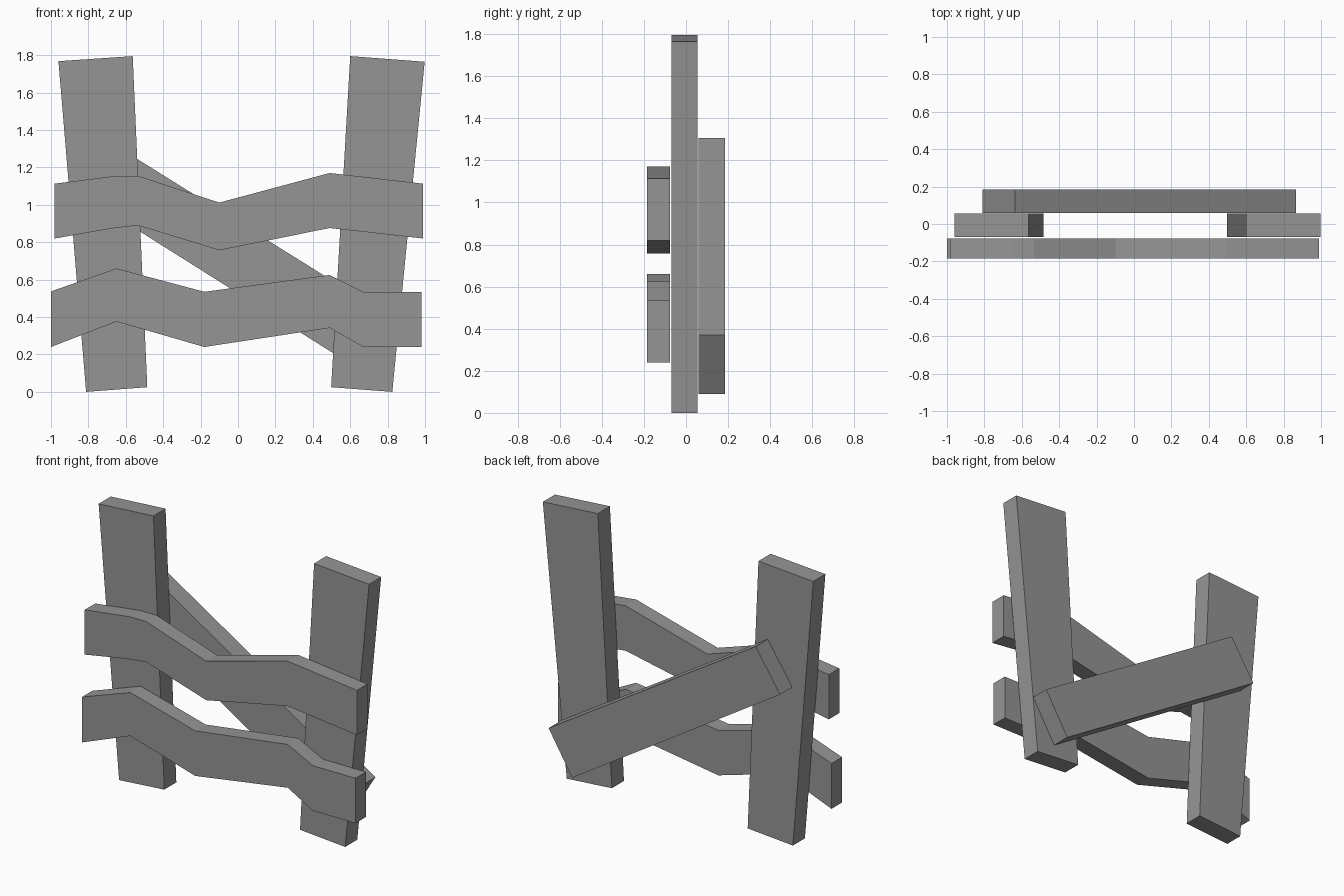
import bpy
import bmesh

cube = bpy.data.objects.get("Cube")
if cube:
    bpy.data.objects.remove(cube, do_unlink=True)

# One plain grey for all the boards
grey = bpy.data.materials.new("weathered_grey")
grey.use_nodes = True
colour = (0.30, 0.30, 0.30, 1.0)
grey.diffuse_color = colour
bsdf = next(n for n in grey.node_tree.nodes if n.type == 'BSDF_PRINCIPLED')
bsdf.inputs["Base Color"].default_value = colour
bsdf.inputs["Roughness"].default_value = 0.8


def board(name, top, bottom, y_front, y_back):
    """Board between two matching (x, z) outlines, given thickness along y."""
    bm = bmesh.new()
    upper = [bm.verts.new((x, y_front, z)) for x, z in top]
    lower = [bm.verts.new((x, y_front, z)) for x, z in bottom]
    faces = [bm.faces.new((lower[i], lower[i + 1], upper[i + 1], upper[i]))
             for i in range(len(top) - 1)]
    result = bmesh.ops.extrude_face_region(bm, geom=faces, use_keep_orig=True)
    moved = [g for g in result["geom"] if isinstance(g, bmesh.types.BMVert)]
    bmesh.ops.translate(bm, verts=moved, vec=(0, y_back - y_front, 0))
    bmesh.ops.recalc_face_normals(bm, faces=bm.faces)
    mesh = bpy.data.meshes.new(name)
    bm.to_mesh(mesh)
    bm.free()
    mesh.materials.append(grey)
    obj = bpy.data.objects.new(name, mesh)
    bpy.context.collection.objects.link(obj)
    return obj


# Leaning posts, wider at the top
board("right_post", [(-0.96, 1.768), (-0.563, 1.795)],
      [(-0.812, 0.0), (-0.485, 0.025)], -0.07, 0.055)
board("left_post", [(0.60, 1.795), (0.998, 1.765)],
      [(0.498, 0.025), (0.825, 0.0)], -0.07, 0.055)

# Crooked rails across the front
board("upper_rail",
      [(-0.98, 1.113), (-0.65, 1.155), (-0.535, 1.155),
       (-0.10, 1.012), (0.49, 1.17), (0.99, 1.113)],
      [(-0.98, 0.82), (-0.68, 0.873), (-0.535, 0.89),
       (-0.10, 0.757), (0.49, 0.876), (0.99, 0.82)], -0.185, -0.077)
board("lower_rail",
      [(-1.0, 0.537), (-0.65, 0.66), (-0.18, 0.535),
       (0.49, 0.625), (0.67, 0.535), (0.98, 0.535)],
      [(-1.0, 0.24), (-0.65, 0.376), (-0.18, 0.24),
       (0.49, 0.342), (0.67, 0.24), (0.98, 0.24)], -0.185, -0.077)

# Diagonal brace across the back
board("diagonal_brace", [(-0.635, 1.305), (0.865, 0.37)],
      [(-0.81, 1.037), (0.695, 0.09)], 0.06, 0.185)
